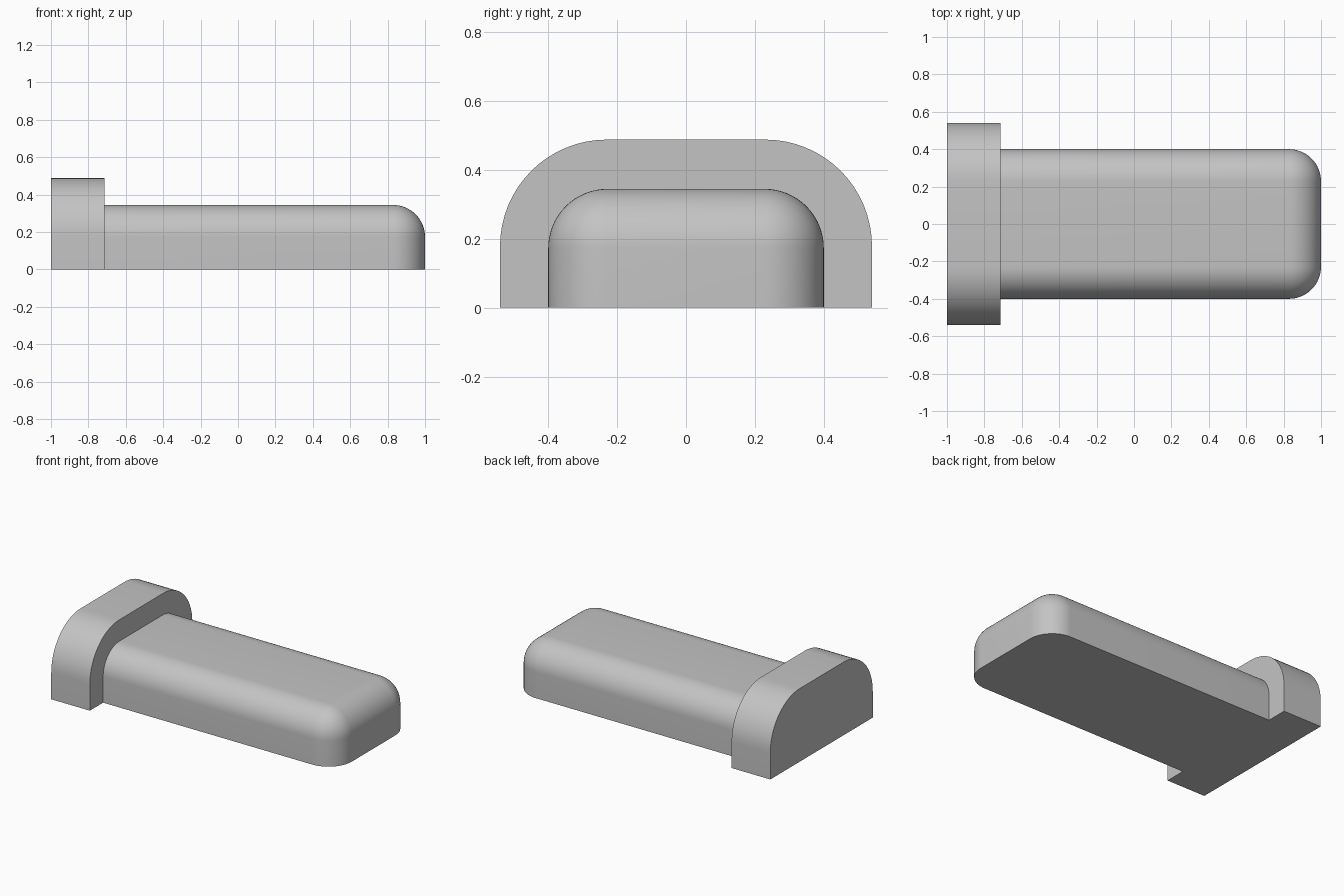
import bpy
import bmesh
import math
from mathutils import Matrix, Vector

cube = bpy.data.objects.get("Cube")
if cube:
    bpy.data.objects.remove(cube, do_unlink=True)

GREY = (0.55, 0.55, 0.55, 1)
grey = bpy.data.materials.new("plain_grey")
grey.use_nodes = True
grey.diffuse_color = GREY
grey.node_tree.nodes["Principled BSDF"].inputs["Base Color"].default_value = GREY


def rounded_block(name, x0, x1, half_y, height, radius, round_edge, open_back=False):
    """Box standing on the ground, with the edges picked by round_edge filleted."""
    bm = bmesh.new()
    size = Vector((x1 - x0, 2 * half_y, height))
    centre = Vector(((x0 + x1) / 2, 0, height / 2))
    bmesh.ops.create_cube(bm, size=1, matrix=Matrix.LocRotScale(centre, None, size))

    # Edge midpoints relative to the box: -1, 0 or 1 on each axis
    chosen = []
    for edge in bm.edges:
        mid = (edge.verts[0].co + edge.verts[1].co) / 2 - centre
        side = [round(2 * m / s) for m, s in zip(mid, size)]
        if round_edge(*side):
            chosen.append(edge)
    bmesh.ops.bevel(bm, geom=chosen, offset=radius, offset_type='OFFSET',
                    segments=16, profile=0.5, affect='EDGES', clamp_overlap=False)

    # The end buried against the neighbouring part is left open
    if open_back:
        back = [f for f in bm.faces if f.normal.x < -0.99]
        bmesh.ops.delete(bm, geom=back, context='FACES_ONLY')

    mesh = bpy.data.meshes.new(name)
    bm.to_mesh(mesh)
    bm.free()
    mesh.materials.append(grey)
    obj = bpy.data.objects.new(name, mesh)
    bpy.context.collection.objects.link(obj)
    bpy.ops.object.select_all(action='DESELECT')
    obj.select_set(True)
    bpy.context.view_layer.objects.active = obj
    bpy.ops.object.shade_smooth_by_angle(angle=math.radians(30))
    return obj


JOINT = -0.715

# Wide end flange: only the two long upper edges are rounded
rounded_block("end_flange", -1, JOINT, 0.54, 0.488, 0.31,
              lambda x, y, z: x == 0 and z == 1)

# Long body: upper edges and the free end's upright corners are rounded
rounded_block("body", JOINT, 1, 0.4, 0.345, 0.172,
              lambda x, y, z: (z == 1 and x >= 0) or (x == 1 and z == 0),
              open_back=True)
